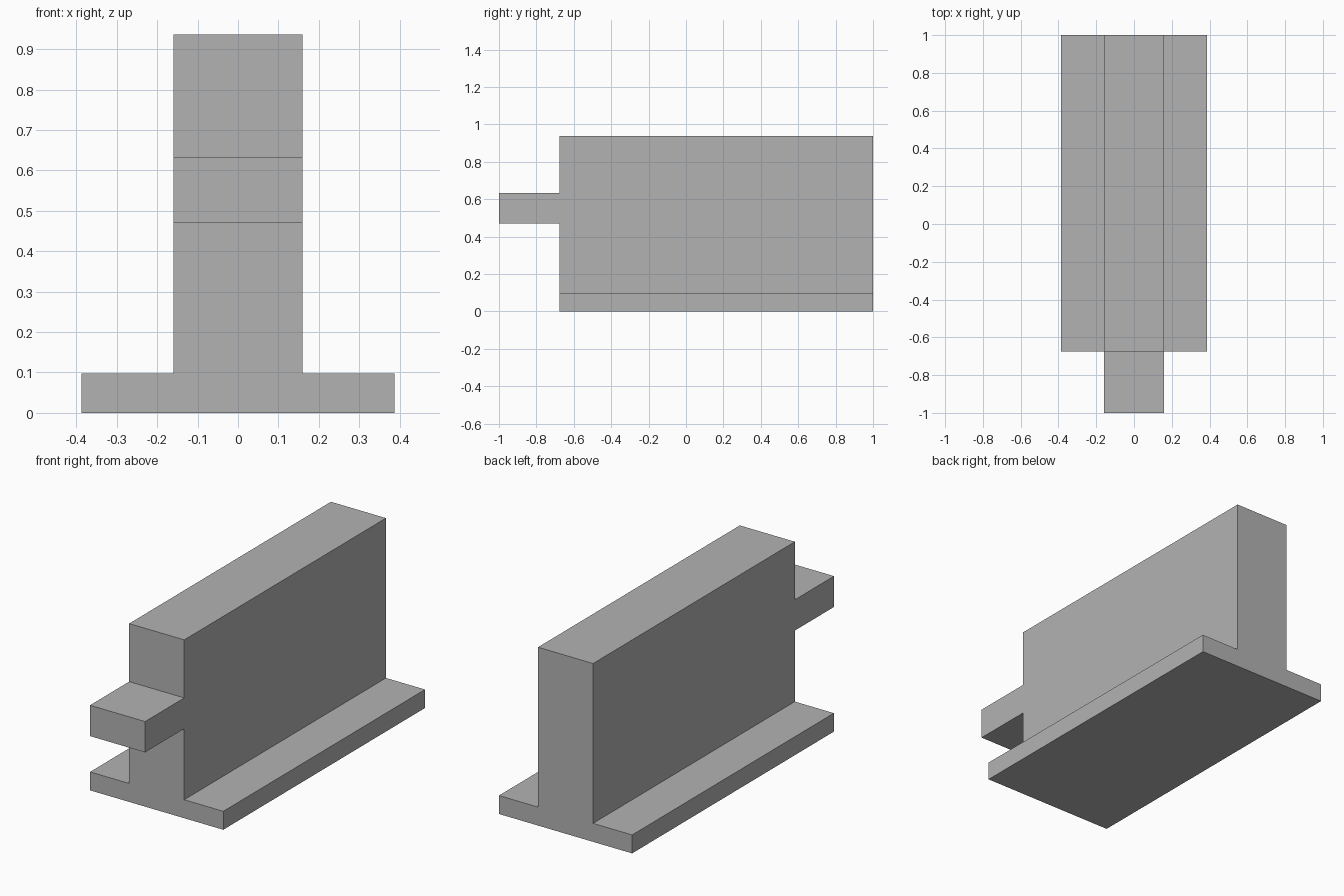
import bpy
import bmesh
from mathutils import Vector

cube = bpy.data.objects.get("Cube")
if cube:
    bpy.data.objects.remove(cube, do_unlink=True)

# Main dimensions
BASE_HALF, BASE_TOP = 0.387, 0.097
WALL_HALF, WALL_TOP = 0.16, 0.937
TAB_LOW, TAB_HIGH = 0.47, 0.632
FRONT, BACK, TAB_END = -0.675, 1.0, -1.0

# Plain grey material
grey = bpy.data.materials.new("plain_grey")
grey.use_nodes = True
colour = (0.45, 0.45, 0.45, 1)
grey.diffuse_color = colour
grey.node_tree.nodes["Principled BSDF"].inputs["Base Color"].default_value = colour

# Right half of the outline, from the ground up
outline = [(BASE_HALF, 0), (BASE_HALF, BASE_TOP), (WALL_HALF, BASE_TOP),
           (WALL_HALF, TAB_LOW), (WALL_HALF, TAB_HIGH), (WALL_HALF, WALL_TOP)]

bm = bmesh.new()
right, left = [[bm.verts.new((side * x, FRONT, z)) for x, z in outline]
               for side in (1, -1)]


def band(first, last):
    """Front face between two outline points, mirrored across the centre."""
    return bm.faces.new(right[first:last + 1] + left[first:last + 1][::-1])


lower, tab, upper = band(0, 3), band(3, 4), band(4, 5)

# Base and wall: push the front outline to the back
body = bmesh.ops.extrude_face_region(bm, geom=[lower, tab, upper], use_keep_orig=True)
moved = [v for v in body["geom"] if isinstance(v, bmesh.types.BMVert)]
bmesh.ops.translate(bm, verts=moved, vec=Vector((0, BACK - FRONT, 0)))

# Tab: pull the middle band forward
front = bmesh.ops.extrude_discrete_faces(bm, faces=[tab])["faces"][0]
bmesh.ops.translate(bm, verts=front.verts[:], vec=Vector((0, TAB_END - FRONT, 0)))

# Merge coplanar faces and point everything outward
bmesh.ops.dissolve_limit(bm, angle_limit=0.01, verts=bm.verts[:], edges=bm.edges[:])
bmesh.ops.recalc_face_normals(bm, faces=bm.faces[:])

mesh = bpy.data.meshes.new("tee_block_with_tab")
bm.to_mesh(mesh)
bm.free()
mesh.materials.append(grey)
block = bpy.data.objects.new("tee_block_with_tab", mesh)
bpy.context.collection.objects.link(block)
